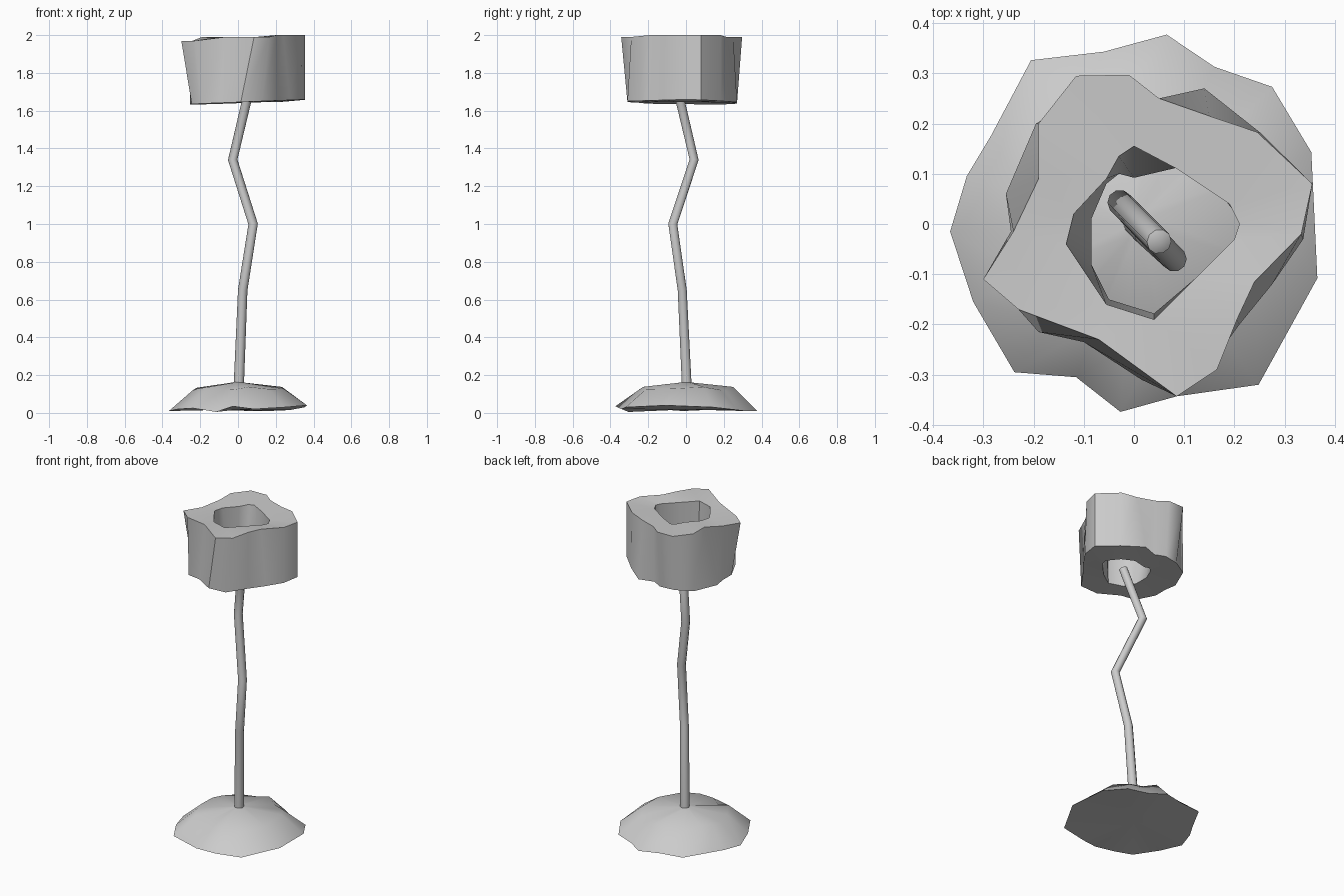
import bpy, bmesh, math
from mathutils import Vector

if "Cube" in bpy.data.objects:
    bpy.data.objects.remove(bpy.data.objects["Cube"])


def ring(bm, pts, zs):
    """Closed loop of vertices; zs is a single height or one per point."""
    if not isinstance(zs, (list, tuple)):
        zs = [zs] * len(pts)
    return [bm.verts.new((p[0], p[1], z)) for p, z in zip(pts, zs)]


def wall(bm, a, b):
    n = len(a)
    for i in range(n):
        j = (i + 1) % n
        bm.faces.new((a[i], a[j], b[j], b[i]))


def fan(bm, loop, co):
    c = bm.verts.new(co)
    for i in range(len(loop)):
        bm.faces.new((loop[i], loop[(i + 1) % len(loop)], c))


def loop_edges(bm, loop):
    return [bm.edges.get((loop[i - 1], loop[i])) for i in range(len(loop))]


def finish(bm, name, angle):
    bmesh.ops.recalc_face_normals(bm, faces=bm.faces)
    me = bpy.data.meshes.new(name)
    bm.to_mesh(me)
    bm.free()
    ob = bpy.data.objects.new(name, me)
    bpy.context.collection.objects.link(ob)
    bpy.ops.object.select_all(action='DESELECT')
    ob.select_set(True)
    bpy.context.view_layer.objects.active = ob
    bpy.ops.object.shade_smooth_by_angle(angle=math.radians(angle))
    return ob


# Base: irregular low mound with a wavy rim
rim = [(.365, -.108), (.353, .143), (.275, .273), (.16, .313), (.065, .377),
       (-.06, .343), (-.205, .326), (-.285, .175), (-.333, .095), (-.366, -.015),
       (-.32, -.155), (-.238, -.295), (-.115, -.305), (-.027, -.374),
       (.085, -.343), (.248, -.32)]
rim_z = [.04, .03, .015, .01, .01, .015, .02, .015, .015, .01,
         .02, .025, .005, .035, .02, .03]
bm = bmesh.new()
low = ring(bm, rim, rim_z)
mid = ring(bm, [(x * .66, y * .66) for x, y in rim],
           [.128 + .01 * math.sin(i * 1.9) for i in range(16)])
neck = ring(bm, [(x * .1, y * .1) for x, y in rim], .16)
wall(bm, low, mid)
wall(bm, mid, neck)
fan(bm, neck, (0, 0, .166))
fan(bm, low, (0, 0, .018))
finish(bm, "base", 50)

# Pole: thin crooked tube
path = [(.003, .005, .05), (.005, .003, .165), (.025, -.02, .65), (.08, -.07, 1.0),
        (-.028, .043, 1.34), (.05, -.035, 1.67)]
bm = bmesh.new()
rings = []
for k, p in enumerate(path):
    a = Vector(path[max(k - 1, 0)])
    b = Vector(path[min(k + 1, len(path) - 1)])
    q = Vector((0, 0, 1)).rotation_difference(b - a)
    r = .027 if k < 2 else .025
    rings.append([bm.verts.new(Vector(p) + q @ Vector(
        (r * math.cos(math.tau * i / 10), r * math.sin(math.tau * i / 10), 0)))
        for i in range(10)])
for a, b in zip(rings, rings[1:]):
    wall(bm, a, b)
bm.faces.new(rings[0])
fan(bm, rings[-1], (.052, -.037, 1.68))
finish(bm, "pole", 60)

# Shade: thick irregular drum with an open centre
top_out = [(.355, .08), (.245, .183), (.15, .215), (.05, .25), (-.01, .297),
           (-.115, .295), (-.19, .2), (-.19, .09), (-.24, -.015), (-.3, -.11),
           (-.23, -.17), (-.07, -.23), (.085, -.343), (.165, -.29), (.205, -.19),
           (.24, -.115), (.333, -.02)]
bot_out = [(.355, .08), (.25, .183), (.14, .27), (.05, .24), (-.01, .27),
           (-.1, .255), (-.195, .2), (-.255, .06), (-.245, -.015), (-.245, -.1),
           (-.19, -.215), (-.1, -.235), (.015, -.31), (.13, -.31), (.21, -.2),
           (.275, -.12), (.337, -.03)]
top_in = [(.21, 0), (.19, .04), (.085, .11), (0, .155), (-.03, .135), (-.055, .09),
          (-.12, .02), (-.135, -.04), (-.055, -.16), (.04, -.19), (.12, -.11), (.2, -.03)]
bot_in = [(.215, .005), (.16, .075), (.085, .112), (0, .092), (-.03, .1), (-.055, .08),
          (-.085, .01), (-.085, -.08), (-.05, -.15), (.04, -.178), (.125, -.12), (.205, -.03)]
bm = bmesh.new()
to = ring(bm, top_out, [2.0 if x > .2 else 1.97 if x < -.2 else 1.99 for x, y in top_out])
bo = ring(bm, bot_out, [1.645 + .04 * x - .02 * max(y, 0) for x, y in bot_out])
ti = ring(bm, top_in, 1.985)
bi = ring(bm, bot_in, 1.645)
wall(bm, bo, to)
wall(bm, bi, ti)
for outer, inner, s in ((to, ti, 1), (bo, bi, -1)):
    bmesh.ops.triangle_fill(bm, use_beauty=True, normal=(0, 0, s),
                            edges=loop_edges(bm, outer) + loop_edges(bm, inner))
finish(bm, "shade", 50)
